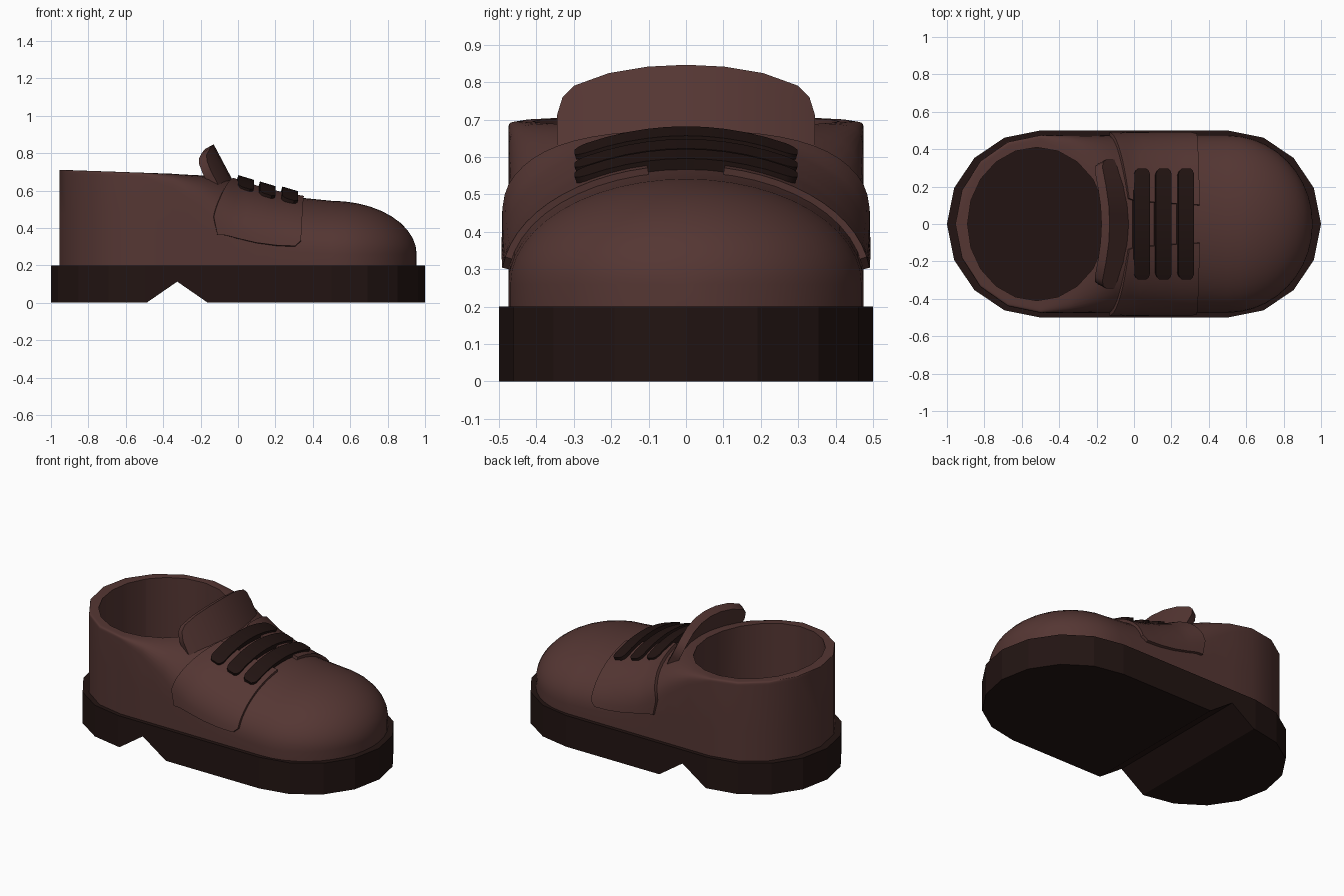
import bpy, bmesh
from math import sin, cos, pi, sqrt, radians

if "Cube" in bpy.data.objects:
    bpy.data.objects.remove(bpy.data.objects["Cube"])


def material(name, rgb):
    m = bpy.data.materials.new(name)
    m.diffuse_color = (*rgb, 1)
    m.use_nodes = True
    m.node_tree.nodes["Principled BSDF"].inputs["Base Color"].default_value = m.diffuse_color
    return m


LEATHER = material("brown_leather", (0.09, 0.037, 0.033))
DARK = material("dark_rubber", (0.016, 0.007, 0.006))


def make(name, verts, faces, mat):
    me = bpy.data.meshes.new(name)
    bm = bmesh.new()
    vs = [bm.verts.new(v) for v in verts]
    for f in faces:
        bm.faces.new([vs[i] for i in f])
    bmesh.ops.remove_doubles(bm, verts=bm.verts, dist=1e-4)
    bmesh.ops.recalc_face_normals(bm, faces=bm.faces)
    bm.to_mesh(me)
    bm.free()
    ob = bpy.data.objects.new(name, me)
    bpy.context.collection.objects.link(ob)
    me.materials.append(mat)
    return ob


def activate(ob):
    bpy.ops.object.select_all(action='DESELECT')
    ob.select_set(True)
    bpy.context.view_layer.objects.active = ob


def smooth(ob, angle=35):
    activate(ob)
    bpy.ops.object.shade_smooth_by_angle(angle=radians(angle))


def cut(ob, cutter):
    mod = ob.modifiers.new("cut", 'BOOLEAN')
    mod.operation, mod.solver, mod.object = 'DIFFERENCE', 'EXACT', cutter
    activate(ob)
    bpy.ops.object.modifier_apply(modifier=mod.name)
    bpy.data.objects.remove(cutter)


def loft(name, rings, mat):
    """Closed rings joined into a capped solid."""
    n = len(rings[0])
    verts = [p for r in rings for p in r]
    faces = [(i * n + j, i * n + (j + 1) % n, (i + 1) * n + (j + 1) % n, (i + 1) * n + j)
             for i in range(len(rings) - 1) for j in range(n)]
    faces += [tuple(range(n)), tuple(range((len(rings) - 1) * n, len(rings) * n))]
    return make(name, verts, faces, mat)


def plate(name, rows, thickness, mat):
    """Grid of points thickened evenly on both sides."""
    n = len(rows[0])
    faces = [(i * n + j, i * n + j + 1, (i + 1) * n + j + 1, (i + 1) * n + j)
             for i in range(len(rows) - 1) for j in range(n - 1)]
    ob = make(name, [p for r in rows for p in r], faces, mat)
    mod = ob.modifiers.new("thickness", 'SOLIDIFY')
    mod.thickness, mod.offset = thickness, 0
    activate(ob)
    bpy.ops.object.modifier_apply(modifier=mod.name)
    smooth(ob, 40)
    return ob


# Instep stations: x, start of curve z, top z, squareness of the section
STATIONS = [(-0.5, 0.38, 0.695, 60), (-0.35, 0.38, 0.69, 14), (-0.2, 0.38, 0.682, 5),
            (-0.1, 0.36, 0.678, 2.9), (0.0, 0.33, 0.647, 2.3), (0.1, 0.30, 0.615, 2.2),
            (0.21, 0.28, 0.586, 2.1), (0.35, 0.27, 0.56, 2), (0.5, 0.26, 0.545, 2)]


def station(x):
    x = min(max(x, -0.5), 0.5)
    for a, b in zip(STATIONS, STATIONS[1:]):
        if x <= b[0]:
            t = (x - a[0]) / (b[0] - a[0])
            return [p + (q - p) * t for p, q in zip(a, b)][1:]


def surface(x, th, grow=0.0):
    """Point on the upper at length x and angle th round the section."""
    zb, top, n = station(x)
    c = 1.0
    if abs(x) > 0.5:
        c = sqrt(max(0, 1 - ((abs(x) - 0.5) / 0.455) ** 2))
    if x > 0.5:
        top = zb + (top - zb) * c
    elif x < -0.5:
        top += (-0.5 - x) * 0.035
    cy, sz = cos(th), max(sin(th), 0)
    y = (0.475 * c + grow) * abs(cy) ** (2 / n) * (1 if cy > 0 else -1)
    return (x, y, zb + (top - zb + grow) * sz ** (2 / n))


# Sole: stadium outline with a triangular heel notch
outline = [(0.5 + 0.5 * cos(a), 0.5 * sin(a)) for a in [(-4 + i) * pi / 8 for i in range(9)]]
outline += [(-x, -y) for x, y in outline]
sole = loft("sole", [[(x, y, z) for x, y in outline] for z in (0, 0.2)], DARK)
notch = loft("notch_cutter", [[(-0.525, y, -0.025), (-0.325, y, 0.113), (-0.125, y, -0.025)]
                              for y in (-0.6, 0.6)], DARK)
cut(sole, notch)

# Upper: heel cup, instep and domed toe in one loft
xs = [-0.5 - 0.455 * cos(i * pi / 8) for i in range(4)]
xs += [s[0] for s in STATIONS]
xs += [0.5 + 0.455 * sin(i * pi / 20) for i in range(1, 11)]
rings = []
for x in xs:
    arc = [surface(x, pi * j / 24) for j in range(25)]
    rings.append([(x, arc[0][1], 0.19)] + arc + [(x, arc[-1][1], 0.19)])
upper = loft("upper", rings, LEATHER)
opening = loft("opening_cutter", [[(-0.52 + 0.37 * cos(i * pi / 10), 0.41 * sin(i * pi / 10), z)
                                   for i in range(20)] for z in (0.1, 0.9)], LEATHER)
cut(upper, opening)
smooth(upper)

# Lace facings on both sides of the instep
for side, label in ((1, "left"), (-1, "right")):
    rows = []
    for i in range(13):
        v = i / 12
        back = -0.14 + 0.11 * v
        front = 0.335 + 0.015 * v
        if i == 0:      # rounded lower corners
            back, front = back + 0.03, front - 0.03
        row = []
        for j in range(13):
            u = j / 12
            th0 = 0.09 * u
            p = surface(back + (front - back) * u, th0 + (1.36 - th0) * v, 0.006)
            row.append((p[0], side * p[1], p[2]))
        rows.append(row)
    plate(label + "_facing", rows, 0.024, LEATHER)

# Tongue: curved flap leaning back
TIP = [(0, 0.835), (0.1, 0.83), (0.2, 0.813), (0.29, 0.78), (0.32, 0.75), (0.335, 0.70)]
tips = [(-y, z) for y, z in TIP[:0:-1]] + TIP
rows = []
for i in range(7):
    row = []
    for y, top in tips:
        z = 0.57 + (top - 0.57) * i / 6
        row.append((-0.152 - 0.53 * (z - 0.835) - 0.085 * (y / 0.33) ** 2, y, z))
    rows.append(row)
plate("tongue", rows, 0.05, LEATHER)

# Three laces with rounded ends
ENDS = [(0.29, 0.022), (0.28, 0.034), (0.262, 0.042)]
spans = [(-y, w) for y, w in ENDS] + [(-0.26 + 0.052 * i, 0.042) for i in range(1, 10)] + ENDS[::-1]
for k, x0 in enumerate((0.037, 0.153, 0.273)):
    rows = []
    for y, w in spans:
        row = []
        for s in (-1, 0, 1):
            z = station(x0)[1] - 0.3 * w * s + 0.013 - 0.055 * (y / 0.29) ** 2
            row.append((x0 + s * w, y, z))
        rows.append(row)
    plate("lace_%d" % (k + 1), rows, 0.045, DARK)
